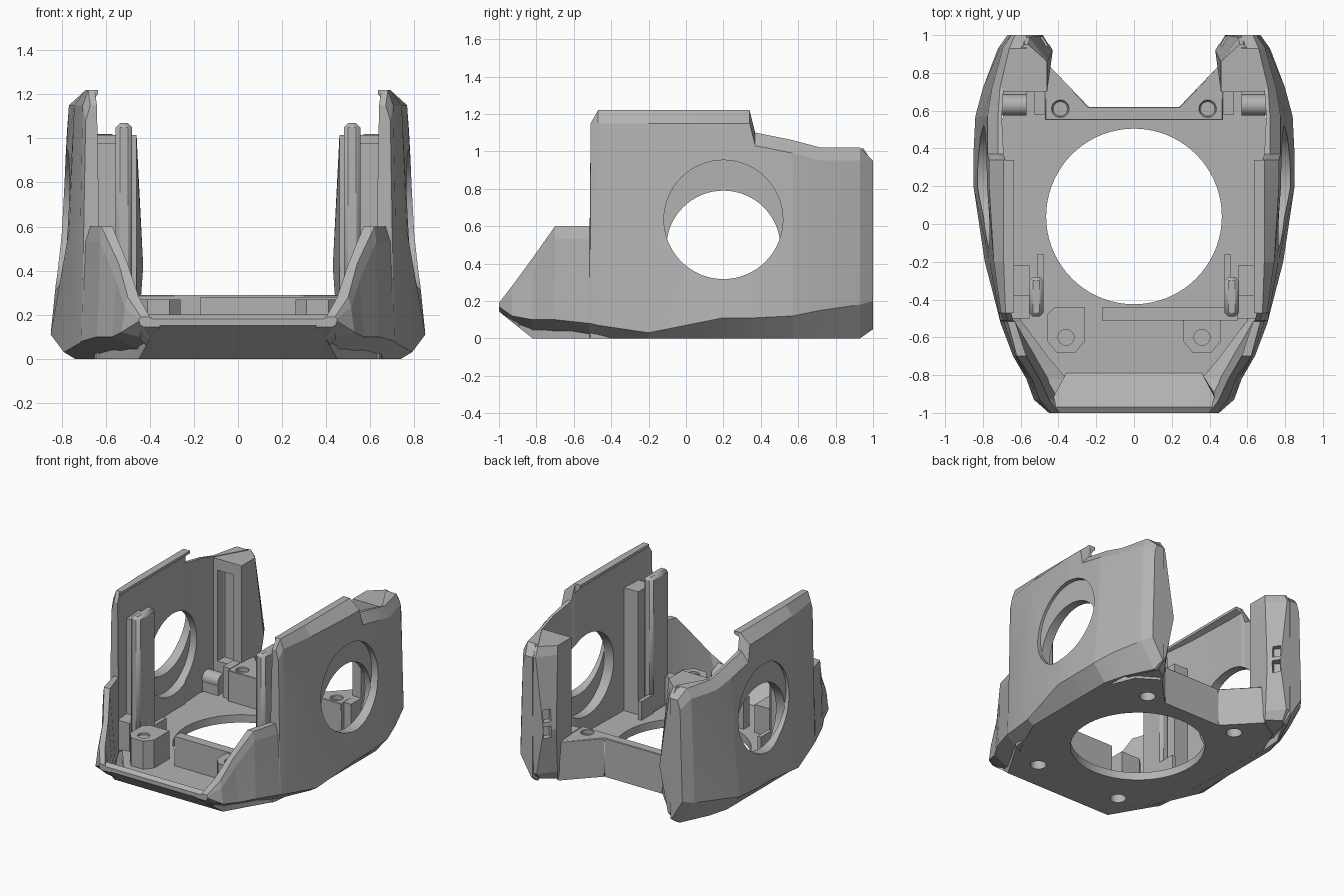
import bpy, bmesh, math

cube = bpy.data.objects.get("Cube")
if cube:
    bpy.data.objects.remove(cube, do_unlink=True)

GREY = (0.45, 0.45, 0.45, 1)
mat = bpy.data.materials.new("plain grey")
mat.use_nodes = True
mat.diffuse_color = GREY
mat.node_tree.nodes["Principled BSDF"].inputs["Base Color"].default_value = GREY


def loft(name, sections, mirror=False):
    """Closed solid through rings that all have the same point count."""
    bm = bmesh.new()
    rings = [[bm.verts.new(p) for p in ring] for ring in sections]
    for a, b in zip(rings, rings[1:]):
        for i in range(len(a)):
            j = (i + 1) % len(a)
            bm.faces.new((a[i], a[j], b[j], b[i]))
    bm.faces.new(rings[0])
    bm.faces.new(rings[-1])
    bmesh.ops.recalc_face_normals(bm, faces=bm.faces)
    mesh = bpy.data.meshes.new(name)
    bm.to_mesh(mesh)
    bm.free()
    mesh.materials.append(mat)
    ob = bpy.data.objects.new(name, mesh)
    bpy.context.collection.objects.link(ob)
    if mirror:
        ob.modifiers.new("Mirror", 'MIRROR')
    return ob


def prism(name, outline, z0, z1, mirror=False):
    return loft(name, [[(x, y, z) for x, y in outline] for z in (z0, z1)], mirror)


def box(name, x, y, z, mirror=False):
    outline = [(x[0], y[0]), (x[1], y[0]), (x[1], y[1]), (x[0], y[1])]
    return prism(name, outline, *z, mirror)


def circle(cx, cy, r, n=48):
    return [(cx + r * math.cos(t * math.tau / n), cy + r * math.sin(t * math.tau / n))
            for t in range(n)]


def cut(ob, cutter):
    """Subtract a cutter, ahead of any mirroring, then discard it."""
    cutter.hide_render = True
    mod = ob.modifiers.new("Cut", 'BOOLEAN')
    mod.operation = 'DIFFERENCE'
    mod.solver = 'EXACT'
    mod.object = cutter
    bpy.context.view_layer.objects.active = ob
    bpy.ops.object.modifier_move_to_index(modifier="Cut", index=0)
    bpy.ops.object.modifier_apply(modifier="Cut")
    bpy.data.objects.remove(cutter, do_unlink=True)


def bevel(ob, width):
    mod = ob.modifiers.new("Bevel", 'BEVEL')
    mod.width = width
    mod.segments = 1


def both(outline):
    """Extend a right-hand outline with its mirror image."""
    return outline + [(-x, y) for x, y in reversed(outline)]


# Faceted side walls: y, bottom x, crease z, crease x, middle x, top z, top x, inner x
stations = [
    (-1, .43, .17, .45, .45, .19, .44, .40),
    (-.93, .4, .12, .53, .52, .28, .5, .45),
    (-.82, .36, .1, .57, .56, .43, .54, .5),
    (-.7, .45, .1, .64, .63, .6, .62, .57),
    (-.515, .6, .08, .71, .7, .6, .67, .63),
    (-.51, .6, .08, .71, .7, 1.15, .67, .64),
    (-.47, .62, .07, .72, .715, 1.22, .68, .65),
    (-.2, .74, .03, .79, .765, 1.22, .69, .67),
    (.2, .74, .11, .85, .8, 1.22, .69, .68),
    (.34, .74, .11, .85, .8, 1.22, .69, .68),
    (.37, .74, .11, .85, .8, 1.1, .72, .69),
    (.57, .74, .12, .84, .8, 1.06, .72, .7),
    (.72, .7, .15, .8, .77, 1.02, .71, .69),
    (.93, .6, .18, .72, .71, 1.02, .66, .57),
    (1, .58, .2, .67, .66, .95, .63, .57)]
rings = []
for y, xb, zl, xl, xm, zt, xt, xi in stations:
    zb = max(0, -.82 - y) * .8 + max(0, y - .93) * .7
    zs = zt - min(.07, (zt - zl) * .3)
    zm = min(.6, (zl + zs) / 2)
    xs = xt + (xm - xt) * .7
    slope = .05 if y < -.6 else 0
    rings.append([(x, y, z) for x, z in (
        (xb, zb), (xl, zl), (xm, zm), (xs, zs), (xt, zt), (xi, zt), (xi - slope, zb))])
walls = loft("side_walls", rings, True)

# Round side openings: an outer recess, and a lower hole through the inner skin
for z, r, x0, x1 in ((.635, .318, .745, .95), (.485, .305, .6, .75)):
    cut(walls, loft("side_opening_cutter", [[(x, y, h) for y, h in circle(.2, z, r, 64)]
                                            for x in (x0, x1)]))

# Inward lip along the top of each wall
loft("wall_top_lip", [[(x, y, 1.22), (.68, y, 1.22), (.68, y, 1.15), (x + .05, y, 1.18), (x, y, 1.2)]
                      for x, y in ((.635, -.47), (.635, .34))], True)

# Floor with large round opening
floor = prism("floor", both([(.36, -.82), (.46, -.7), (.6, -.51), (.7, -.2), (.72, .5), (.62, .75),
                             (.46, .85), (.24, .62)]), .001, .06)
cut(floor, prism("floor_opening_cutter", circle(0, .04, .465, 72), -.1, .2))

# Sloped front lip
lip_ends = [(.445, -.93, .09, -.95, .18), (.36, -.82, 0, -.79, .06)]
loft("front_lip", [[(x, y, z) for y, z in ((yb, zb), (-1, .15), (-1, .18), (-.97, .2), (yi, zi))]
                   for x, yb, zb, yi, zi in
                   [(-e[0], *e[1:]) for e in lip_ends] + lip_ends[::-1]])

# Raised back bridge
bridge = prism("back_bridge", both([(.47, .55), (.47, .86), (.24, .62)]), .001, .29)
bevel(bridge, .015)

# Rear corner columns that swell at mid height, with a recess facing forward
column = loft("rear_columns", [
    [(.46, .7, z), (.7 - inset, .7, z), (.62 - inset, .92, z), (.58, back, z),
     (.56 - .08 * swell, back, z), (.46 - .03 * swell, .86 + .06 * swell, z)]
    for z, inset, back, swell in ((.02, .03, .93, 0), (.08, 0, .99, .2), (.42, 0, 1, 1),
                                  (.95, 0, .99, .1), (1.015, 0, .95, 0))], True)
cut(column, box("column_recess_cutter", (.53, .66), (.6, .78), (.25, .93)))

# Pair of slots in the rear inner face of each column
for z in (.36, .48):
    cut(column, prism("slot_cutter", [(.41, .98), (.49, .92), (.53, .96), (.45, 1.02)], z, z + .09))

# Latch bars in front of the columns
loft("latch_barrel", [[(x, y, z) for y, z in circle(.63, .15, .055)] for x in (.57, .72)], True)
box("latch_barrel_foot", (.57, .72), (.58, .7), (.05, .15), True)
box("latch_tab", (.47, .53), (.58, .72), (.05, .29), True)

# Tall guide posts, the webs tying them to the walls, and low brackets
post = box("guide_post", (.48, .555), (-.49, -.28), (.05, 1.07), True)
bevel(post, .02)
box("post_web", (.55, .69), (-.38, -.22), (.05, .98), True)
box("post_bracket", (.55, .66), (-.5, -.37), (.05, .27), True)
box("post_fin", (.48, .51), (-.3, -.16), (.05, .2), True)

# Front screw bosses and the low upright plate
pad = [(.26, -.62), (.31, -.68), (.41, -.68), (.46, -.62), (.46, -.48), (.42, -.44), (.26, -.44)]
bosses = {1: prism("screw_boss_left", pad, .05, .27),
          -1: prism("screw_boss_right", [(-x, y) for x, y in pad], .05, .27)}
box("front_plate", (-.17, .55), (-.51, -.44), (.05, .28))

# Screw holes from below and shallow seats on top
for side, boss in bosses.items():
    for x, y, block in ((.36, -.6, boss), (.39, .61, bridge)):
        for part, r, z0, z1 in ((floor, .055, -.05, .2), (block, .055, -.05, .15),
                                (block, .042, .255, .35)):
            cut(part, prism("screw_cutter", circle(x * side, y, r), z0, z1))

# Smooth only the round surfaces
bpy.ops.object.select_all(action='DESELECT')
for ob in bpy.context.scene.objects:
    if ob.type == 'MESH' and ob.data.materials and ob.data.materials[0] == mat:
        ob.select_set(True)
        bpy.context.view_layer.objects.active = ob
bpy.ops.object.shade_smooth_by_angle(angle=math.radians(9))
